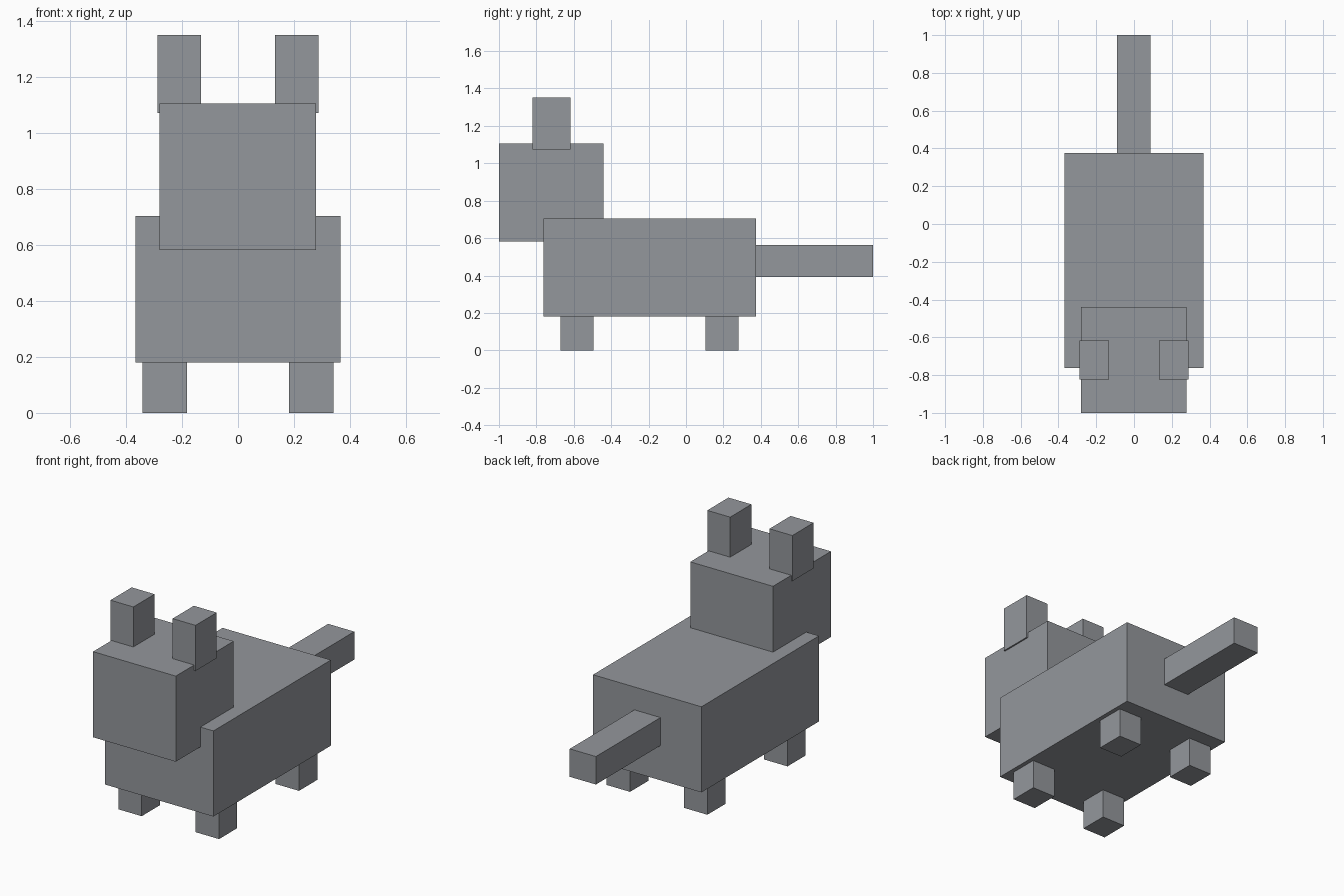
import bpy

if "Cube" in bpy.data.objects:
    bpy.data.objects.remove(bpy.data.objects["Cube"])

grey = bpy.data.materials.new("grey")
grey.diffuse_color = (0.296, 0.309, 0.332, 1.0)
grey.use_nodes = True
grey.node_tree.nodes["Principled BSDF"].inputs["Base Color"].default_value = grey.diffuse_color


def box(name, x, y, z):
    """Axis-aligned box from (min, max) ranges."""
    ranges = (x, y, z)
    bpy.ops.mesh.primitive_cube_add(size=1)
    obj = bpy.context.object
    obj.name = name
    for v in obj.data.vertices:
        v.co = [(lo + hi) / 2 + c * (hi - lo) for c, (lo, hi) in zip(v.co, ranges)]
    obj.data.materials.append(grey)
    return obj


def box_pair(name, x, y, z):
    """The same box on both sides of the body."""
    box(name + "_left", x, y, z)
    box(name + "_right", (-x[1], -x[0]), y, z)


# Body, head and tail
box("body", (-0.367, 0.367), (-0.762, 0.375), (0.18, 0.704))
box("head", (-0.281, 0.279), (-1.0, -0.44), (0.583, 1.107))
box("tail", (-0.09, 0.087), (0.375, 1.0), (0.393, 0.564))

# Ears, sunk slightly into the head and standing just proud of its sides
box_pair("ear", (0.133, 0.288), (-0.822, -0.617), (1.073, 1.352))

# Legs
box_pair("front_leg", (0.183, 0.341), (-0.67, -0.495), (0.0, 0.18))
box_pair("back_leg", (0.183, 0.341), (0.103, 0.28), (0.0, 0.18))
